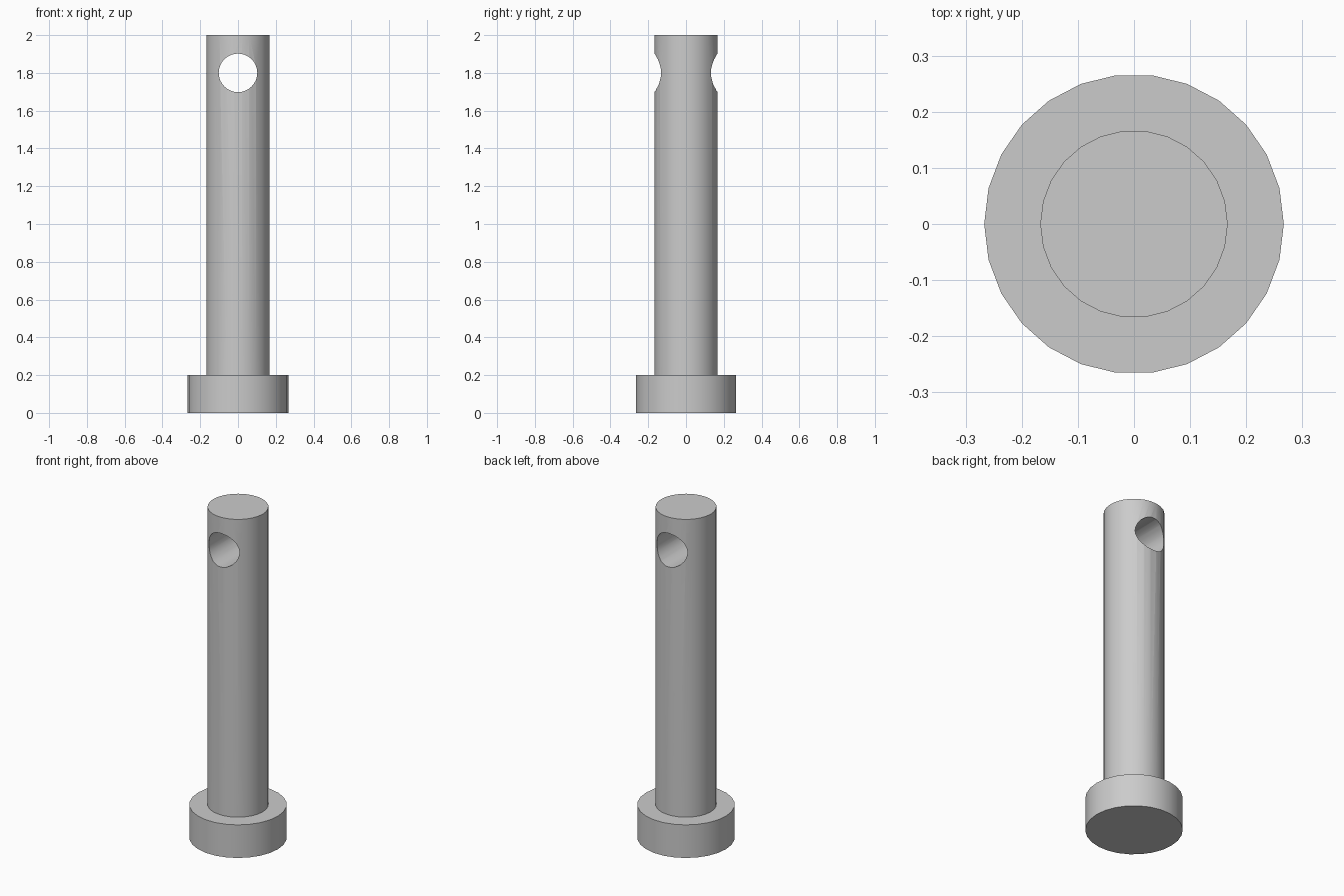
import bpy
from math import pi

default_cube = bpy.data.objects.get("Cube")
if default_cube:
    bpy.data.objects.remove(default_cube, do_unlink=True)

# Single plain metal colour
metal = bpy.data.materials.new("grey metal")
metal.use_nodes = True
grey = (0.6, 0.6, 0.6, 1)
metal.diffuse_color = grey
metal.node_tree.nodes["Principled BSDF"].inputs["Base Color"].default_value = grey


def cylinder(name, radius, bottom, top, sides=26):
    """Upright cylinder with a corner on the x axis."""
    bpy.ops.mesh.primitive_cylinder_add(
        vertices=sides, radius=radius, depth=top - bottom,
        location=(0, 0, (bottom + top) / 2), rotation=(0, 0, pi / 2))
    obj = bpy.context.object
    obj.name = name
    obj.data.materials.append(metal)
    return obj


def smooth(obj):
    bpy.ops.object.select_all(action="DESELECT")
    obj.select_set(True)
    bpy.context.view_layer.objects.active = obj
    bpy.ops.object.shade_smooth_by_angle(angle=pi / 6)


# Wide flat head at the base
head = cylinder("pin_head", 0.267, 0, 0.2)

# Long shaft, seated slightly into the head
shaft = cylinder("pin_shaft", 0.167, 0.19, 2)

# Cross hole from front to back near the tip
cutter = cylinder("hole_cutter", 0.102, 1.5, 2.1, sides=32)
cutter.rotation_euler = (pi / 2, 0, 0)
bpy.context.view_layer.update()

hole = shaft.modifiers.new("cross_hole", "BOOLEAN")
hole.operation = "DIFFERENCE"
hole.solver = "EXACT"
hole.object = cutter
bpy.context.view_layer.objects.active = shaft
bpy.ops.object.modifier_apply(modifier=hole.name)
bpy.data.objects.remove(cutter, do_unlink=True)

for part in (head, shaft):
    smooth(part)
